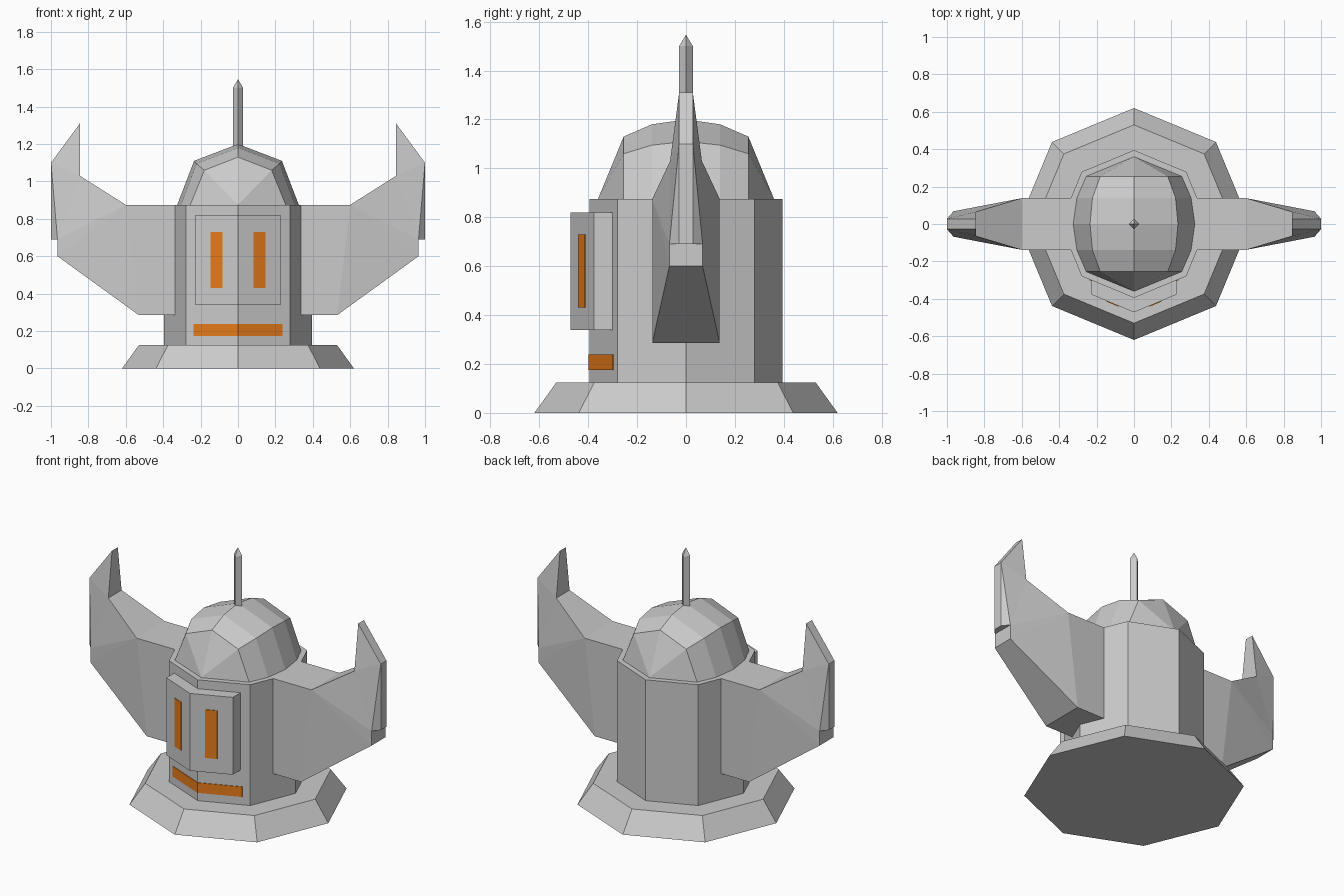
import bpy, bmesh
from math import pi, cos, sin

if "Cube" in bpy.data.objects:
    bpy.data.objects.remove(bpy.data.objects["Cube"])

orange = bpy.data.materials.new("orange")
orange.diffuse_color = (0.8, 0.2, 0.01, 1)
orange.use_nodes = True
orange.node_tree.nodes["Principled BSDF"].inputs["Base Color"].default_value = orange.diffuse_color


def make(name, verts, faces, mat=None):
    mesh = bpy.data.meshes.new(name)
    mesh.from_pydata(verts, [], faces)
    bm = bmesh.new()
    bm.from_mesh(mesh)
    bmesh.ops.recalc_face_normals(bm, faces=bm.faces)
    bm.to_mesh(mesh)
    bm.free()
    if mat:
        mesh.materials.append(mat)
    ob = bpy.data.objects.new(name, mesh)
    bpy.context.collection.objects.link(ob)
    return ob


def loft(name, rings, mat=None):
    """Skin closed rings of equal length and cap both ends."""
    n = len(rings[0])
    verts = [v for r in rings for v in r]
    faces = [(k*n + i, k*n + (i+1) % n, (k+1)*n + (i+1) % n, (k+1)*n + i)
             for k in range(len(rings) - 1) for i in range(n)]
    faces += [tuple(range(n)), tuple(range(len(verts) - n, len(verts)))]
    return make(name, verts, faces, mat)


def ring(r, z, n=8):
    return [(r*cos(2*pi*i/n), r*sin(2*pi*i/n), z) for i in range(n)]


def prism(name, outline, z0, z1, mat=None):
    return loft(name, [[(x, y, z) for x, y in outline] for z in (z0, z1)], mat)


# Octagonal foot and body
loft("base", [ring(0.62, 0), ring(0.53, 0.125)])
loft("body", [ring(0.395, 0.12), ring(0.395, 0.875)])

# Square antenna with pointed tip
loft("antenna", [ring(0.028, 1.15, 4), ring(0.028, 1.5, 4), ring(0.001, 1.545, 4)])

# Dome: arches along y, closed by a fan at each end
half = [(-0.255, 0.255, 0.18, 1.06, 1.13), (-0.14, 0.305, 0.222, 1.095, 1.18)]
stations = half + [(0, 0.325, 0.235, 1.11, 1.2)] + [(-s[0], *s[1:]) for s in half[::-1]]
verts, faces = [], []
for y, xb, xm, zm, zt in stations:
    verts += [(-xb, y, 0.875), (-xm, y, zm), (0, y, zt), (xm, y, zm), (xb, y, 0.875)]
for k in range(4):
    for i in range(4):
        a = 5*k + i
        faces.append((a, a + 1, a + 6, a + 5))
for start, y in ((0, -0.36), (20, 0.36)):
    verts.append((0, y, 0.875))
    faces += [(start + i, start + i + 1, len(verts) - 1) for i in range(4)]
faces.append((25, 4, 9, 14, 19, 24, 26, 20, 15, 10, 5, 0))
make("dome", verts, faces)

# Face panel, following the two front faces of the body
prism("face_panel", [(0, -0.472), (0.228, -0.377), (0.228, -0.29),
                     (0, -0.38), (-0.228, -0.29), (-0.228, -0.377)], 0.34, 0.82)

# Orange eye slots and mouth strip
S = 0.4142
for side, label in ((-1, "left"), (1, "right")):
    pts = [(x, -0.472 + S*x + d) for x, d in
           ((0.083, -0.004), (0.147, -0.004), (0.147, 0.01), (0.083, 0.01))]
    prism("eye_" + label, [(side*x, y) for x, y in pts], 0.43, 0.73, orange)
prism("mouth", [(x, -0.395 + S*abs(x) + d) for x, d in
                ((-0.238, -0.004), (0, -0.004), (0.238, -0.004),
                 (0.238, 0.01), (0, 0.01), (-0.238, 0.01))], 0.175, 0.238, orange)

# Wings: outline points (x, z, half thickness), mirrored front to back and side to side
outline = [(0.3, 0.875, 0.138), (0.6, 0.875, 0.138), (0.845, 1.03, 0.065),
           (0.845, 1.31, 0.028), (1.0, 1.10, 0.028), (1.0, 0.69, 0.028),
           (0.965, 0.69, 0.068), (0.965, 0.6, 0.068), (0.53, 0.285, 0.138),
           (0.3, 0.285, 0.138)]
sheet = [(0, 1, 8, 9), (1, 6, 7), (1, 7, 8), (1, 2, 6), (2, 4, 6), (4, 5, 6), (2, 3, 4)]
n = len(outline)
for side, label in ((-1, "left"), (1, "right")):
    verts = [(side*x, s*t, z) for s in (-1, 1) for x, z, t in outline]
    faces = sheet + [tuple(i + n for i in f) for f in sheet]
    faces += [(i, (i+1) % n, (i+1) % n + n, i + n) for i in range(n)]
    make("wing_" + label, verts, faces)
